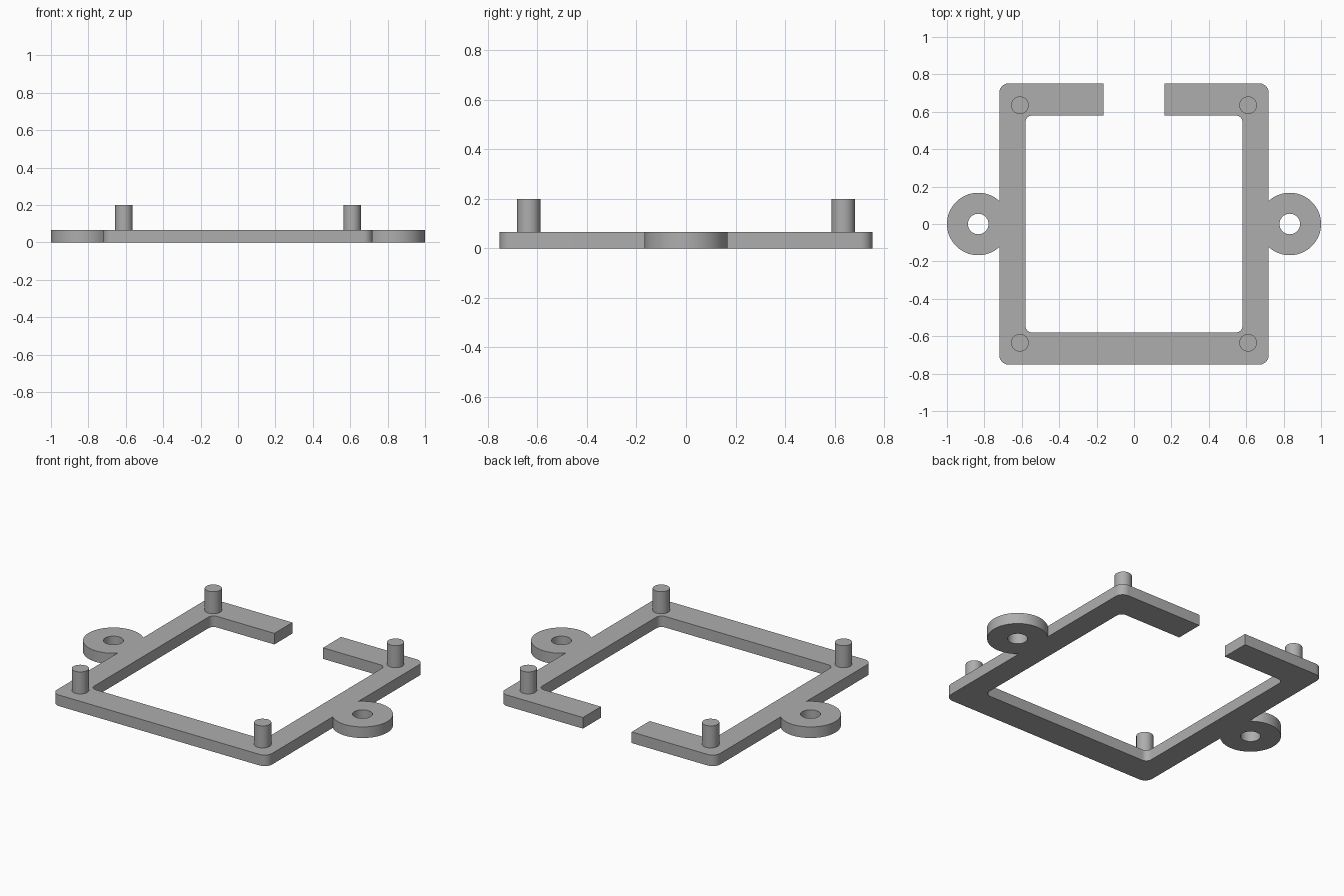
import bpy, bmesh
from math import cos, sin, acos, pi

cube = bpy.data.objects.get("Cube")
if cube:
    bpy.data.objects.remove(cube, do_unlink=True)

THICK, PEG_TOP = 0.067, 0.2
OUT_X, OUT_Y, OUT_R = 0.72, 0.752, 0.05
IN_X, IN_Y, IN_R = 0.58, 0.58, 0.035
GAP = 0.163
LUG_X, LUG_R, HOLE_R = 0.833, 0.167, 0.055
PEG_X, PEG_Y, PEG_R = 0.61, 0.635, 0.047

grey = bpy.data.materials.new("plain grey")
grey.use_nodes = True
grey.diffuse_color = (0.42, 0.42, 0.42, 1)
grey.node_tree.nodes["Principled BSDF"].inputs["Base Color"].default_value = grey.diffuse_color


def arc(cx, cy, r, start, end, n):
    return [(cx + r * cos(start + (end - start) * i / n),
             cy + r * sin(start + (end - start) * i / n)) for i in range(n + 1)]


def circle(cx, cy, r, n):
    return arc(cx, cy, r, 0, 2 * pi, n)[:-1]


def mirror(points):
    return [(-x, y) for x, y in points]


def prism(name, loops, z0, z1):
    """Fill closed outlines (later ones are holes) and extrude them upward."""
    bm = bmesh.new()
    edges = []
    for loop in loops:
        vs = [bm.verts.new((x, y, z0)) for x, y in loop]
        edges += [bm.edges.new((a, b)) for a, b in zip(vs, vs[1:] + vs[:1])]
    if len(loops) == 1 and name.startswith("peg"):
        bm.faces.new(vs)
    else:
        bmesh.ops.triangle_fill(bm, edges=edges, use_beauty=True)
    top = bmesh.ops.extrude_face_region(bm, geom=bm.faces[:], use_keep_orig=True)
    for v in top["geom"]:
        if isinstance(v, bmesh.types.BMVert):
            v.co.z = z1
    bmesh.ops.recalc_face_normals(bm, faces=bm.faces[:])
    mesh = bpy.data.meshes.new(name)
    bm.to_mesh(mesh)
    bm.free()
    mesh.materials.append(grey)
    obj = bpy.data.objects.new(name, mesh)
    bpy.context.collection.objects.link(obj)
    bpy.ops.object.select_all(action="DESELECT")
    obj.select_set(True)
    bpy.context.view_layer.objects.active = obj
    bpy.ops.object.shade_smooth_by_angle(angle=pi / 6)


def right_corners(x, y, r):
    """Rounded back and front corners of the right half of a rectangle."""
    return (arc(x - r, y - r, r, pi / 2, 0, 8),
            arc(x - r, r - y, r, 0, -pi / 2, 8))


# Open frame with the two screw lugs in one outline
back, front = right_corners(OUT_X, OUT_Y, OUT_R)
a = acos((OUT_X - LUG_X) / LUG_R)
outer = [(GAP, OUT_Y)] + back + arc(LUG_X, 0, LUG_R, a, -a, 48) + front
back, front = right_corners(IN_X, IN_Y, IN_R)
inner = [(GAP, IN_Y)] + back + front
outline = outer + mirror(outer[::-1]) + mirror(inner) + inner[::-1]
holes = [circle(s * LUG_X, 0, HOLE_R, 32) for s in (1, -1)]
prism("frame_with_lugs", [outline] + holes, 0, THICK)

# Four locating pegs, seated slightly into the frame
for sx, side in ((1, "left"), (-1, "right")):
    for sy, end in ((-1, "front"), (1, "back")):
        prism(f"peg_{end}_{side}", [circle(sx * PEG_X, sy * PEG_Y, PEG_R, 32)],
              THICK - 0.01, PEG_TOP)
